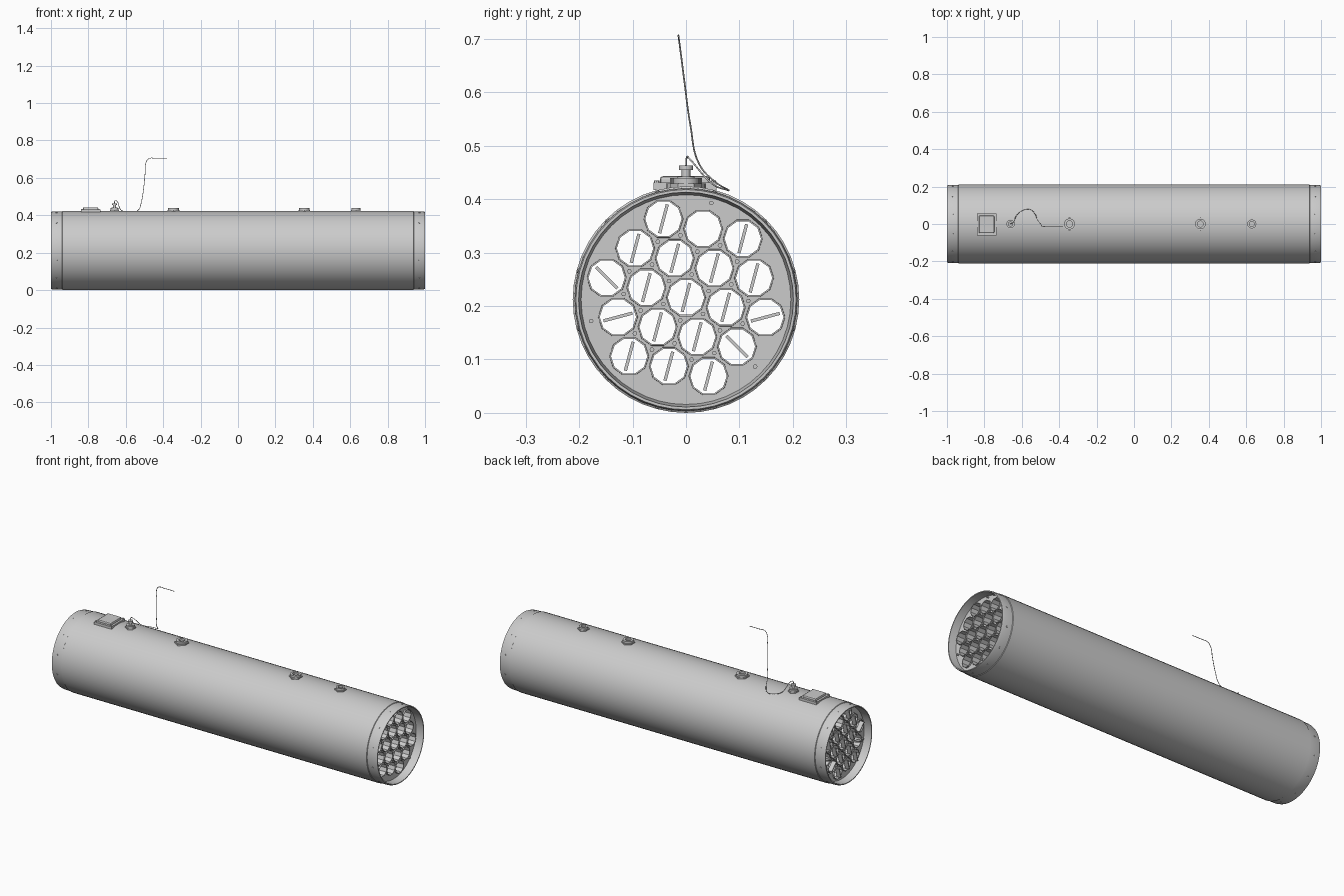
import bpy, bmesh
from math import sin, cos, pi, radians
from mathutils import Vector, Matrix

if "Cube" in bpy.data.objects:
    bpy.data.objects.remove(bpy.data.objects["Cube"])

CZ = 0.212          # body axis height
TZ = 0.216          # tube cluster centre height


def finish(name, bm, smooth=True, recalc=True):
    if recalc:
        bmesh.ops.recalc_face_normals(bm, faces=bm.faces[:])
    me = bpy.data.meshes.new(name)
    bm.to_mesh(me)
    bm.free()
    ob = bpy.data.objects.new(name, me)
    bpy.context.collection.objects.link(ob)
    if smooth:
        bpy.ops.object.select_all(action='DESELECT')
        ob.select_set(True)
        bpy.context.view_layer.objects.active = ob
        bpy.ops.object.shade_smooth_by_angle(angle=radians(35))
    return ob


def ring(bm, x, y, z, r, n, phase=0.0):
    return [bm.verts.new((x, y + r * cos(phase + 2 * pi * i / n),
                          z + r * sin(phase + 2 * pi * i / n))) for i in range(n)]


def bridge(bm, a, b):
    n = len(a)
    for i in range(n):
        bm.faces.new((a[i], a[(i + 1) % n], b[(i + 1) % n], b[i]))


def add_cyl(bm, loc, r1, r2, depth, n, rot=Matrix()):
    bmesh.ops.create_cone(bm, cap_ends=True, segments=n, radius1=r1, radius2=r2,
                          depth=depth, matrix=Matrix.Translation(loc) @ rot)


def add_box(bm, loc, size, rot=Matrix()):
    return bmesh.ops.create_cube(bm, size=1, matrix=Matrix.Translation(loc) @ rot
                                 @ Matrix.Diagonal((*size, 1)))


ALONG_X = Matrix.Rotation(pi / 2, 4, 'Y')

# outer shell: lathed around x, with end bands and inner lips
bm = bmesh.new()
half = [(0.938, 0.212), (0.94, 0.209), (0.99, 0.2085), (1.0, 0.206), (1.0, 0.201), (0.955, 0.196)]
profile = [(-x, r) for x, r in reversed(half)] + half
rings = [ring(bm, x, 0, CZ, r, 48) for x, r in profile]
for a, b in zip(rings, rings[1:]):
    bridge(bm, a, b)
finish("outer_shell", bm)

# hexagonal layout of 19 tubes
P, A = 0.0765, radians(-14)
u = Vector((cos(A), sin(A)))
v = Vector((cos(A + pi / 3), sin(A + pi / 3)))
cells = [(i, j) for i in range(-2, 3) for j in range(-2, 3) if abs(i + j) <= 2]
centres = {c: P * (u * c[0] + v * c[1]) for c in cells}

# launch tubes
bm = bmesh.new()
for c in centres.values():
    bridge(bm, ring(bm, -0.965, c.x, TZ + c.y, 0.034, 10), ring(bm, 0.965, c.x, TZ + c.y, 0.034, 10))
    for s in (-1, 1):   # short outer collar at each end
        a = ring(bm, s * 0.965, c.x, TZ + c.y, 0.034, 10)
        b = ring(bm, s * 0.965, c.x, TZ + c.y, 0.037, 10)
        d = ring(bm, s * 0.950, c.x, TZ + c.y, 0.0375, 10)
        bridge(bm, a, b)
        bridge(bm, b, d)
bmesh.ops.remove_doubles(bm, verts=bm.verts[:], dist=0.0001)
finish("launch_tubes", bm)

# pierced end plates
for name, s in (("front_end_plate", 1), ("rear_end_plate", -1)):
    bm = bmesh.new()
    loops = [ring(bm, s * 0.957, 0, CZ, 0.197, 48)]
    loops += [ring(bm, s * 0.957, c.x, TZ + c.y, 0.035, 10) for c in centres.values()]
    edges = [bm.edges.new((l[i], l[(i + 1) % len(l)])) for l in loops for i in range(len(l))]
    bmesh.ops.triangle_fill(bm, use_beauty=True, edges=edges, normal=(s, 0, 0))
    finish(name, bm)

# bolts in the gaps between tubes and around the plate edge
bm = bmesh.new()
spots = []
for (i, j) in cells:
    for o in (((1, 0), (0, 1)), ((1, 0), (1, -1))):
        near = [(i + d[0], j + d[1]) for d in o]
        if all(n in centres for n in near):
            spots.append((centres[(i, j)] + centres[near[0]] + centres[near[1]]) / 3)
spots += [Vector((cos(radians(a)), sin(radians(a)))) * 0.183 for a in (75, 194, 315)]
for p in spots:
    for s in (-1, 1):
        add_cyl(bm, (s * 0.961, p.x, TZ + p.y), 0.0045, 0.0045, 0.012, 6, ALONG_X)
finish("plate_bolts", bm)

# contact bars across the rear of the tubes (one tube has none)
bm = bmesh.new()
odd = {(-2, 0): 0, (-2, 1): -45, (2, 0): 15, (1, -2): 75, (2, -1): -45}
for c, p in centres.items():
    if c == (-1, 2) or (p - Vector((0.035, 0.129))).length < 0.03:
        continue
    ang = 75
    for q, a in (((-0.153, 0.037), -45), ((-0.13, -0.037), 15),
                 ((0.15, -0.037), 15), ((0.094, -0.094), -45)):
        if (p - Vector(q)).length < 0.03:
            ang = a
    add_box(bm, (-0.965, p.x, TZ + p.y), (0.025, 0.056, 0.006), Matrix.Rotation(radians(ang), 4, 'X'))
finish("contact_bars", bm, smooth=False)

# rivets around both end bands
bm = bmesh.new()
for s in (-1, 1):
    for k in range(12):
        t = 2 * pi * (k + 0.5) / 12
        add_cyl(bm, (s * 0.97, 0.2085 * cos(t), CZ + 0.2085 * sin(t)), 0.005, 0.004, 0.004, 8,
                Vector((0, cos(t), sin(t))).to_track_quat('Z', 'Y').to_matrix().to_4x4())
finish("band_rivets", bm)

# hexagonal suspension lugs with recessed centres
for k, (x, r) in enumerate([(-0.66, 0.028), (-0.345, 0.037), (0.355, 0.035), (0.63, 0.030)]):
    bm = bmesh.new()
    add_cyl(bm, (x, 0, 0.423), r, r, 0.012, 6)
    seg = [(r * 0.8, 0.428), (r * 0.8, 0.440), (r * 0.45, 0.440), (r * 0.45, 0.430)]
    lathe = [[bm.verts.new((x + q * cos(2 * pi * i / 16), q * sin(2 * pi * i / 16), z))
              for i in range(16)] for q, z in seg]
    for a, b in zip(lathe, lathe[1:]):
        bridge(bm, a, b)
    bm.faces.new(lathe[-1])
    finish("lug_%d" % (k + 1), bm)

# electrical plug on the rear lug
bm = bmesh.new()
for z, r, d in ((0.445, 0.008, 0.03), (0.436, 0.016, 0.012), (0.459, 0.0135, 0.008)):
    add_cyl(bm, (-0.66, 0, z), r, r, d, 16)
finish("plug", bm)

# connector box with base flange and corner screws
bm = bmesh.new()
add_box(bm, (-0.788, -0.002, 0.424), (0.105, 0.118, 0.014))
finish("connector_base", bm, smooth=False)
bm = bmesh.new()
add_box(bm, (-0.788, -0.002, 0.432), (0.082, 0.094, 0.022))
box = finish("connector_box", bm, smooth=False)
bev = box.modifiers.new("bevel", 'BEVEL')
bev.width, bev.segments = 0.006, 2
bm = bmesh.new()
for dx in (-1, 1):
    for dy in (-1, 1):
        add_cyl(bm, (-0.788 + dx * 0.046, -0.002 + dy * 0.053, 0.432), 0.005, 0.005, 0.006, 8)
finish("connector_screws", bm)

# loose lanyard: from plug, over the shell, up and out to a free end
path = [(-0.66, 0, 0.462), (-0.658, 0.002, 0.479), (-0.648, 0.006, 0.476), (-0.625, 0.05, 0.428),
        (-0.59, 0.075, 0.418), (-0.555, 0.078, 0.418), (-0.53, 0.055, 0.432), (-0.518, 0.025, 0.465),
        (-0.505, 0.008, 0.54), (-0.497, -0.003, 0.62), (-0.489, -0.012, 0.69),
        (-0.475, -0.014, 0.704), (-0.44, -0.014, 0.705), (-0.38, -0.014, 0.705)]
cu = bpy.data.curves.new("lanyard", 'CURVE')
cu.dimensions = '3D'
cu.bevel_depth, cu.bevel_resolution, cu.resolution_u = 0.0016, 1, 6
cu.use_fill_caps = True
sp = cu.splines.new('BEZIER')
sp.bezier_points.add(len(path) - 1)
for b, p in zip(sp.bezier_points, path):
    b.co = p
    b.handle_left_type = b.handle_right_type = 'AUTO'
bpy.context.collection.objects.link(bpy.data.objects.new("lanyard", cu))
